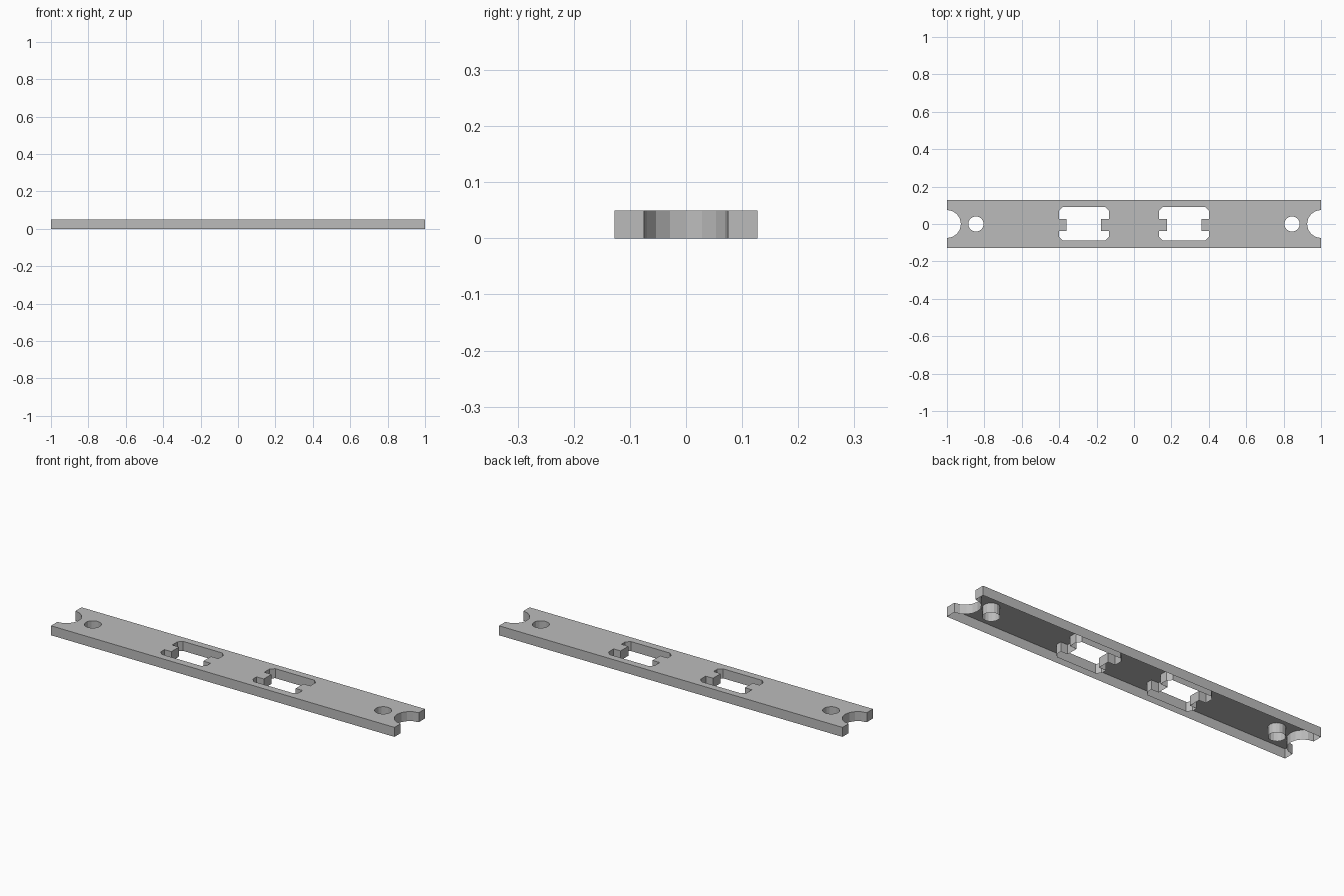
import bpy, bmesh
from math import sin, cos, pi

cube = bpy.data.objects.get("Cube")
if cube:
    bpy.data.objects.remove(cube, do_unlink=True)

HALF_X, HALF_Y, HEIGHT = 1.0, 0.127, 0.05
NOTCH_R, HOLE_R, HOLE_X = 0.075, 0.041, 0.845

grey = bpy.data.materials.new("plain grey")
grey.use_nodes = True
colour = (0.5, 0.5, 0.5, 1.0)
grey.diffuse_color = colour
grey.node_tree.nodes["Principled BSDF"].inputs["Base Color"].default_value = colour


def arc(cx, radius, start, end, steps):
    return [(cx + radius * cos(start + (end - start) * i / steps),
             radius * sin(start + (end - start) * i / steps))
            for i in range(steps + 1)]


def slot(side):
    """Chamfered opening with a square tab reaching in from each end."""
    x0, x1, y0, y1, c = 0.134, 0.402, -0.088, 0.09, 0.02
    tab_in, tab_out, t0, t1 = 0.176, 0.362, -0.037, 0.027
    pts = [(x0 + c, y0), (x1 - c, y0), (x1, y0 + c),
           (x1, t0), (tab_out, t0), (tab_out, t1), (x1, t1),
           (x1, y1 - c), (x1 - c, y1), (x0 + c, y1), (x0, y1 - c),
           (x0, t1), (tab_in, t1), (tab_in, t0), (x0, t0), (x0, y0 + c)]
    return [(side * x, y) for x, y in pts]


# Outer outline with a half-round notch in each end
outline = [(-HALF_X, -HALF_Y), (HALF_X, -HALF_Y)]
outline += arc(HALF_X, NOTCH_R, 1.5 * pi, 0.5 * pi, 8)
outline += [(HALF_X, HALF_Y), (-HALF_X, HALF_Y)]
outline += arc(-HALF_X, NOTCH_R, 0.5 * pi, -0.5 * pi, 8)

# Openings: two screw holes and two tabbed slots
loops = [outline]
for side in (-1, 1):
    loops.append(arc(side * HOLE_X, HOLE_R, 0, 2 * pi, 16)[:-1])
    loops.append(slot(side))

# Top skin
bm = bmesh.new()
rims = []
for loop in loops:
    verts = [bm.verts.new((x, y, HEIGHT)) for x, y in loop]
    rims += [bm.edges.new((verts[i - 1], v)) for i, v in enumerate(verts)]
bmesh.ops.triangle_fill(bm, edges=rims, use_beauty=True, normal=(0, 0, 1))

# Thin walls hanging from every rim, open underneath
walls = bmesh.ops.extrude_edge_only(bm, edges=rims)["geom"]
for v in walls:
    if isinstance(v, bmesh.types.BMVert):
        v.co.z = 0

# Make all faces point outward from the top skin
bmesh.ops.recalc_face_normals(bm, faces=bm.faces[:])
bm.normal_update()
if sum(f.normal.z * f.calc_area() for f in bm.faces) < 0:
    bmesh.ops.reverse_faces(bm, faces=bm.faces[:])

mesh = bpy.data.meshes.new("mounting_plate")
bm.to_mesh(mesh)
bm.free()
mesh.materials.append(grey)
plate = bpy.data.objects.new("mounting_plate", mesh)
bpy.context.collection.objects.link(plate)
